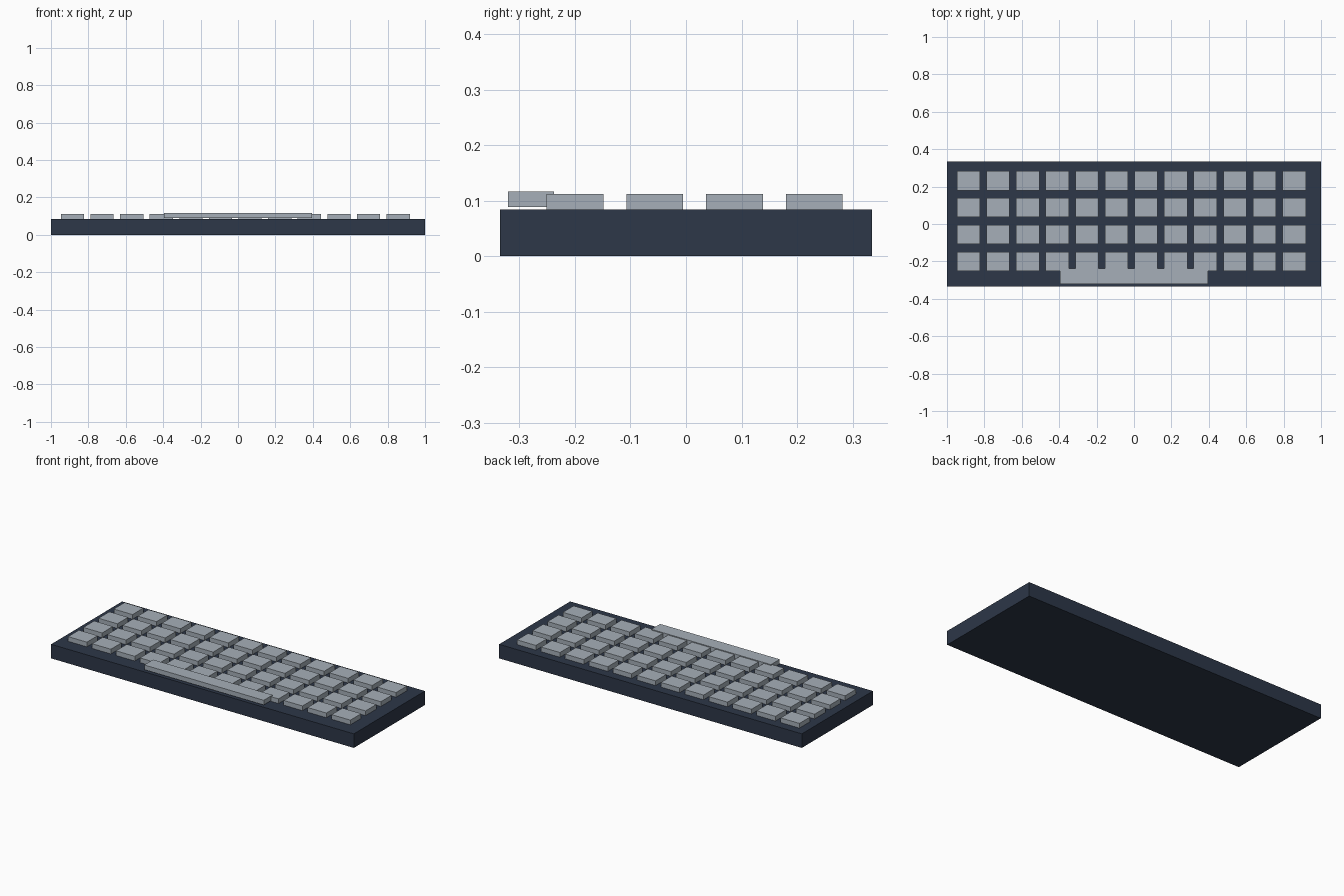
import bpy

if "Cube" in bpy.data.objects:
    bpy.data.objects.remove(bpy.data.objects["Cube"])

def material(name, color):
    m = bpy.data.materials.new(name)
    m.diffuse_color = (*color, 1)
    m.use_nodes = True
    m.node_tree.nodes["Principled BSDF"].inputs["Base Color"].default_value = m.diffuse_color
    return m

dark = material("dark_slate", (0.026, 0.038, 0.065))
light = material("pale_grey", (0.38, 0.43, 0.48))

def box(name, center, size, mat):
    bpy.ops.mesh.primitive_cube_add(size=1, location=center)
    ob = bpy.context.object
    ob.name = name
    ob.scale = size
    bpy.ops.object.transform_apply(location=False, rotation=False, scale=True)
    ob.data.materials.append(mat)
    return ob

# Flat case
box("case", (0, 0, 0.042), (2, 0.67, 0.084), dark)

# Grid of keys, 4 rows of 12, sharing one mesh
first = None
for row in range(4):
    for col in range(12):
        pos = (-0.885 + 0.1583 * col, -0.2 + 0.1437 * row, 0.098)
        if first is None:
            first = box("key_1_1", pos, (0.124, 0.102, 0.028), light)
        else:
            key = bpy.data.objects.new(f"key_{row + 1}_{col + 1}", first.data)
            key.location = pos
            bpy.context.collection.objects.link(key)

# Space bar, slightly raised and overlapping the front row
box("space_bar", (0, -0.279, 0.103), (0.79, 0.083, 0.028), light)
